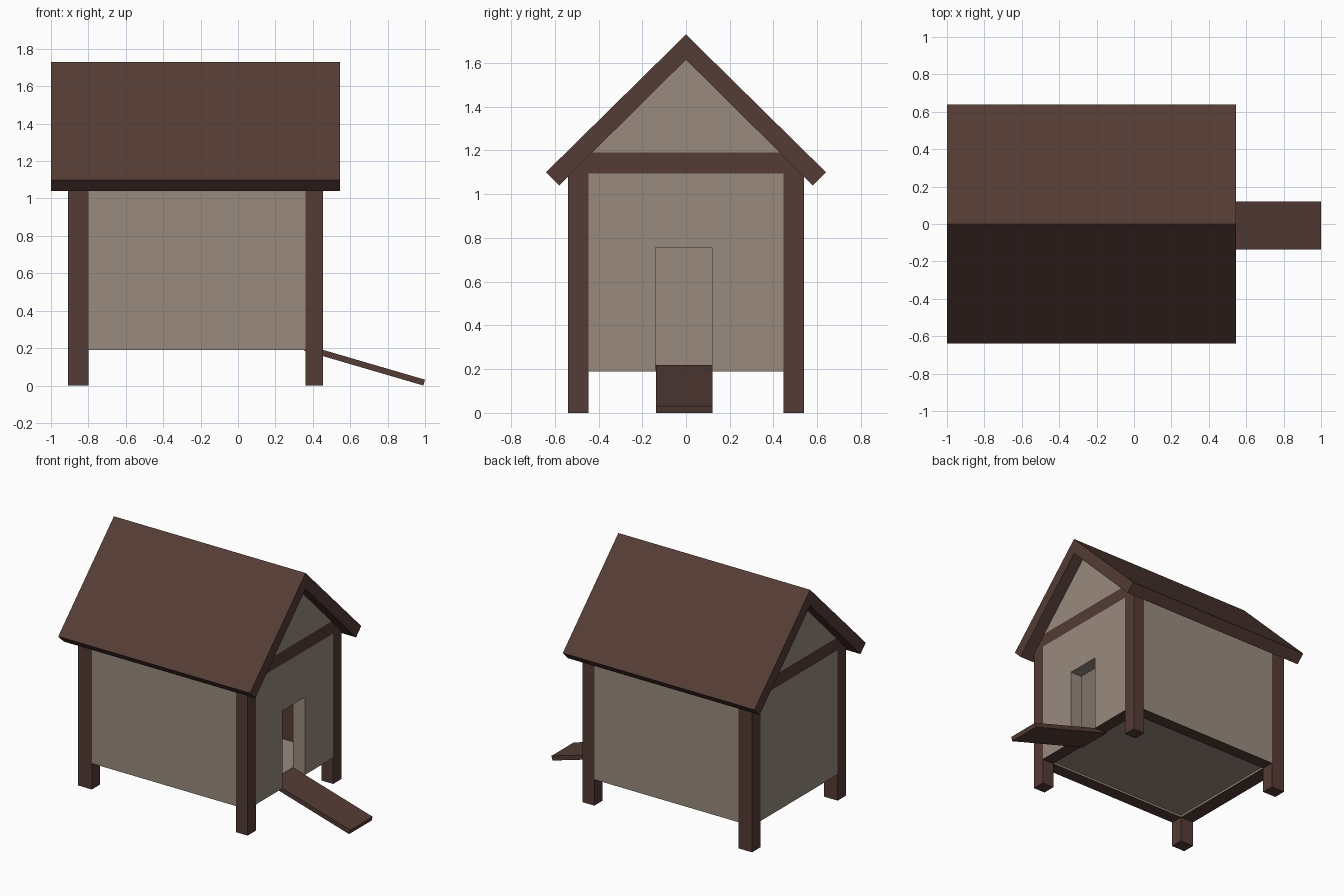
import bpy, bmesh

if "Cube" in bpy.data.objects:
    bpy.data.objects.remove(bpy.data.objects["Cube"])


def material(name, rgb):
    m = bpy.data.materials.new(name)
    m.diffuse_color = (*rgb, 1)
    m.use_nodes = True
    m.node_tree.nodes["Principled BSDF"].inputs["Base Color"].default_value = m.diffuse_color
    return m


WOOD = material("dark_wood", (0.09, 0.045, 0.036))
PANEL = material("pale_panel", (0.32, 0.26, 0.21))


def prism(name, profile, a, b, mat, axis="x"):
    """Extrude a (y, z) profile along x, or an (x, z) profile along y."""
    bm = bmesh.new()
    place = (lambda u, z, t: (t, u, z)) if axis == "x" else (lambda u, z, t: (u, t, z))
    lo = [bm.verts.new(place(u, z, a)) for u, z in profile]
    hi = [bm.verts.new(place(u, z, b)) for u, z in profile]
    bm.faces.new(lo)
    bm.faces.new(hi)
    n = len(profile)
    for i in range(n):
        j = (i + 1) % n
        bm.faces.new((lo[i], lo[j], hi[j], hi[i]))
    bmesh.ops.recalc_face_normals(bm, faces=bm.faces)
    mesh = bpy.data.meshes.new(name)
    bm.to_mesh(mesh)
    bm.free()
    mesh.materials.append(mat)
    ob = bpy.data.objects.new(name, mesh)
    bpy.context.collection.objects.link(ob)
    return ob


def wood_sill(ob):
    """Dark underside for a wall panel."""
    ob.data.materials.append(WOOD)
    for p in ob.data.polygons:
        if p.normal.z < -0.9 and p.center.z < 0.3:
            p.material_index = 1


OUT, INN = 0.54, 0.445          # outer and inner faces of the posts in y
X0, X1, X2, X3 = -0.91, -0.80, 0.36, 0.455
BASE, TIE_LOW, TIE_TOP = 0.19, 1.095, 1.19
APEX, SLOPE = 1.615, 0.991      # underside of the roof


def under(y):
    return APEX - SLOPE * abs(y)


# Roof: one folded slab with square-cut eaves
prism("roof", [(0, 1.73), (0.64, 1.10), (0.58, 1.04), (0, APEX),
               (-0.58, 1.04), (-0.64, 1.10)], -1.0, 0.545, WOOD)

# Corner posts and long side walls, cut to the roof slope
for side, s in (("front", -1), ("back", 1)):
    for end, a, b in (("left", X0, X1), ("right", X2, X3)):
        prism(f"{side}_{end}_post", [(s * INN, 0), (s * OUT, 0), (s * OUT, under(OUT)),
                                     (s * INN, under(INN))], a, b, WOOD)
    wall = prism(f"{side}_wall", [(s * INN, BASE), (s * OUT, BASE), (s * OUT, under(OUT)),
                                  (s * INN, under(INN))], X1, X2, PANEL)
    wood_sill(wall)
    if s > 0:                   # dark lining seen through the doorway
        for p in wall.data.polygons:
            if p.normal.y < -0.9:
                p.material_index = 1

# End walls: the right one is notched for the doorway
D0, D1, DOOR_TOP = -0.14, 0.12, 0.755
solid = [(-INN, BASE), (INN, BASE), (INN, TIE_LOW), (-INN, TIE_LOW)]
notched = [(-INN, BASE), (D0, BASE), (D0, DOOR_TOP), (D1, DOOR_TOP), (D1, BASE),
           (INN, BASE), (INN, TIE_LOW), (-INN, TIE_LOW)]
y_tie = (APEX - TIE_TOP) / SLOPE
for end, a, b, outline in (("left", X0, X1, solid), ("right", X2, X3, notched)):
    wood_sill(prism(f"{end}_wall", outline, a, b, PANEL))
    prism(f"{end}_tie_beam", [(-INN, TIE_LOW), (INN, TIE_LOW), (INN, under(INN)),
                              (y_tie, TIE_TOP), (-y_tie, TIE_TOP), (-INN, under(INN))],
          a, b, WOOD)
    prism(f"{end}_gable", [(-y_tie, TIE_TOP), (y_tie, TIE_TOP), (0, APEX)], a, b, PANEL)

# Floor, slightly above the wall bottoms
prism("floor", [(-INN, 0.205), (INN, 0.205), (INN, 0.22), (-INN, 0.22)], X1, X2, PANEL)

# Entry ramp
prism("ramp", [(0.36, 0.218), (0.352, 0.187), (0.991, 0.0), (1.0, 0.031)],
      -0.137, 0.121, WOOD, "y")
